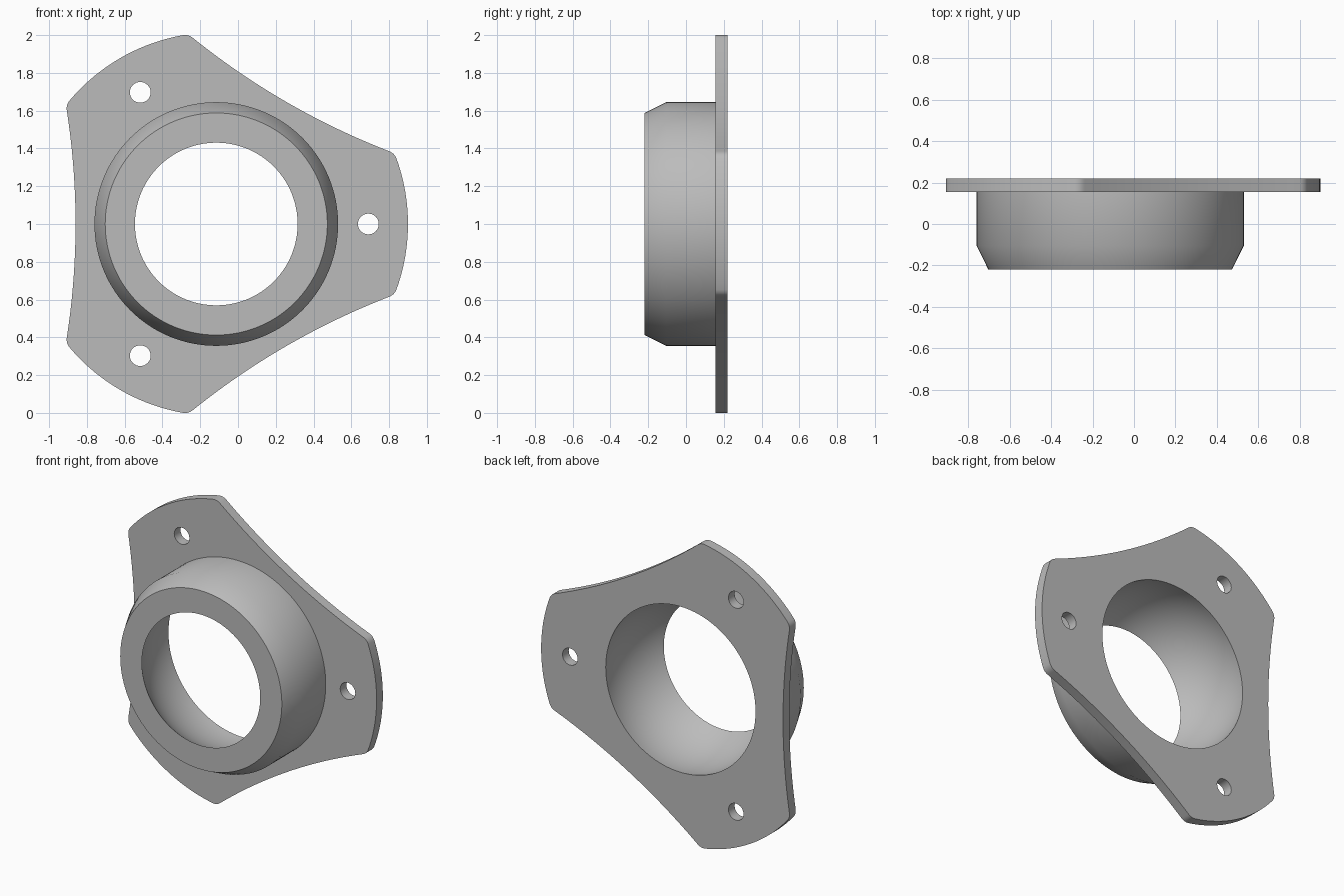
import bpy, bmesh
from math import sin, cos, pi, radians, sqrt, asin
from mathutils import Vector

if "Cube" in bpy.data.objects:
    bpy.data.objects.remove(bpy.data.objects["Cube"], do_unlink=True)

CX, CZ = -0.115, 1.0                        # axis of the housing
BACK, SEAT, SHOULDER, FRONT = 0.22, 0.155, -0.105, -0.22
TIP_R, WAIST_R, COLLAR_R, RIM_R = 1.015, 0.745, 0.645, 0.588
BORE_Y, BORE_R = 0.127, 0.553               # spherical seat
SEG = 128


def polar(r, deg):
    return Vector((r * cos(radians(deg)), r * sin(radians(deg))))


def circle(r, centre=Vector((0, 0)), n=SEG):
    return [centre + polar(r, 360 * i / n) for i in range(n)]


def bore_radius(y):
    return sqrt(BORE_R ** 2 - (y - BORE_Y) ** 2)


def flange_outline():
    """Three rounded lobes joined by shallow concave sides."""
    half, sag = 0.598, 0.046
    side_r = (half ** 2 + sag ** 2) / (2 * sag)
    sweep = asin(half / side_r)
    pts = []
    for lobe in (0, 120, 240):
        # lobe end arc
        pts += [polar(TIP_R, lobe - 20 + 40 * i / 20) for i in range(20)]
        # concave side towards the next lobe
        axis = polar(1, lobe + 60)
        across = Vector((-axis.y, axis.x))
        side = []
        for i in range(25):
            t = sweep * (2 * i / 24 - 1)
            side.append(axis * (WAIST_R + side_r * (1 - cos(t))) + across * side_r * sin(t))
        # rounded corners at both ends of the side
        def corner(a, b, c):
            return [a * (1 - t) ** 2 + b * 2 * t * (1 - t) + c * t * t
                    for t in (i / 6 for i in range(6))]
        pts += corner(polar(TIP_R, lobe + 20), polar(TIP_R, lobe + 21.7), side[0])
        pts += side[:-1]
        pts += corner(side[-1], polar(TIP_R, lobe + 98.3), polar(TIP_R, lobe + 100))
    return pts


bm = bmesh.new()


def loop(points, y):
    verts = [bm.verts.new((CX + p.x, y, CZ + p.y)) for p in points]
    return verts


def bridge(a, b):
    n = len(a)
    for i in range(n):
        j = (i + 1) % n
        bm.faces.new((a[i], a[j], b[j], b[i]))


def cap(loops):
    edges = []
    for vs in loops:
        for i, v in enumerate(vs):
            w = vs[(i + 1) % len(vs)]
            edges.append(bm.edges.get((v, w)) or bm.edges.new((v, w)))
    bmesh.ops.triangle_fill(bm, use_beauty=True, edges=edges)


# Flange edge and bolt holes
shapes = [flange_outline()]
shapes += [circle(0.055, polar(0.805, a), 32) for a in (0, 120, 240)]
back_loops = [loop(s, BACK) for s in shapes]
front_loops = [loop(s, SEAT) for s in shapes]
for a, b in zip(back_loops, front_loops):
    bridge(a, b)

# Collar, chamfer, front rim and spherical bore
profile = [(COLLAR_R, SEAT), (COLLAR_R, SHOULDER), (RIM_R, FRONT)]
for i in range(17):
    y = FRONT + (BACK - FRONT) * i / 16
    profile.append((bore_radius(y), y))
rings = [loop(circle(r), y) for r, y in profile]
for a, b in zip(rings, rings[1:]):
    bridge(a, b)

# Flat flange faces
cap(back_loops + [rings[-1]])
cap(front_loops + [rings[0]])
bmesh.ops.recalc_face_normals(bm, faces=bm.faces[:])

mesh = bpy.data.meshes.new("flanged_housing")
bm.to_mesh(mesh)
bm.free()
housing = bpy.data.objects.new("flanged_housing", mesh)
bpy.context.collection.objects.link(housing)

# Plain grey material
grey = bpy.data.materials.new("plain grey")
grey.use_nodes = True
colour = (0.5, 0.5, 0.5, 1)
grey.diffuse_color = colour
grey.node_tree.nodes["Principled BSDF"].inputs["Base Color"].default_value = colour
mesh.materials.append(grey)

bpy.ops.object.select_all(action="DESELECT")
housing.select_set(True)
bpy.context.view_layer.objects.active = housing
bpy.ops.object.shade_smooth_by_angle(angle=radians(30))
